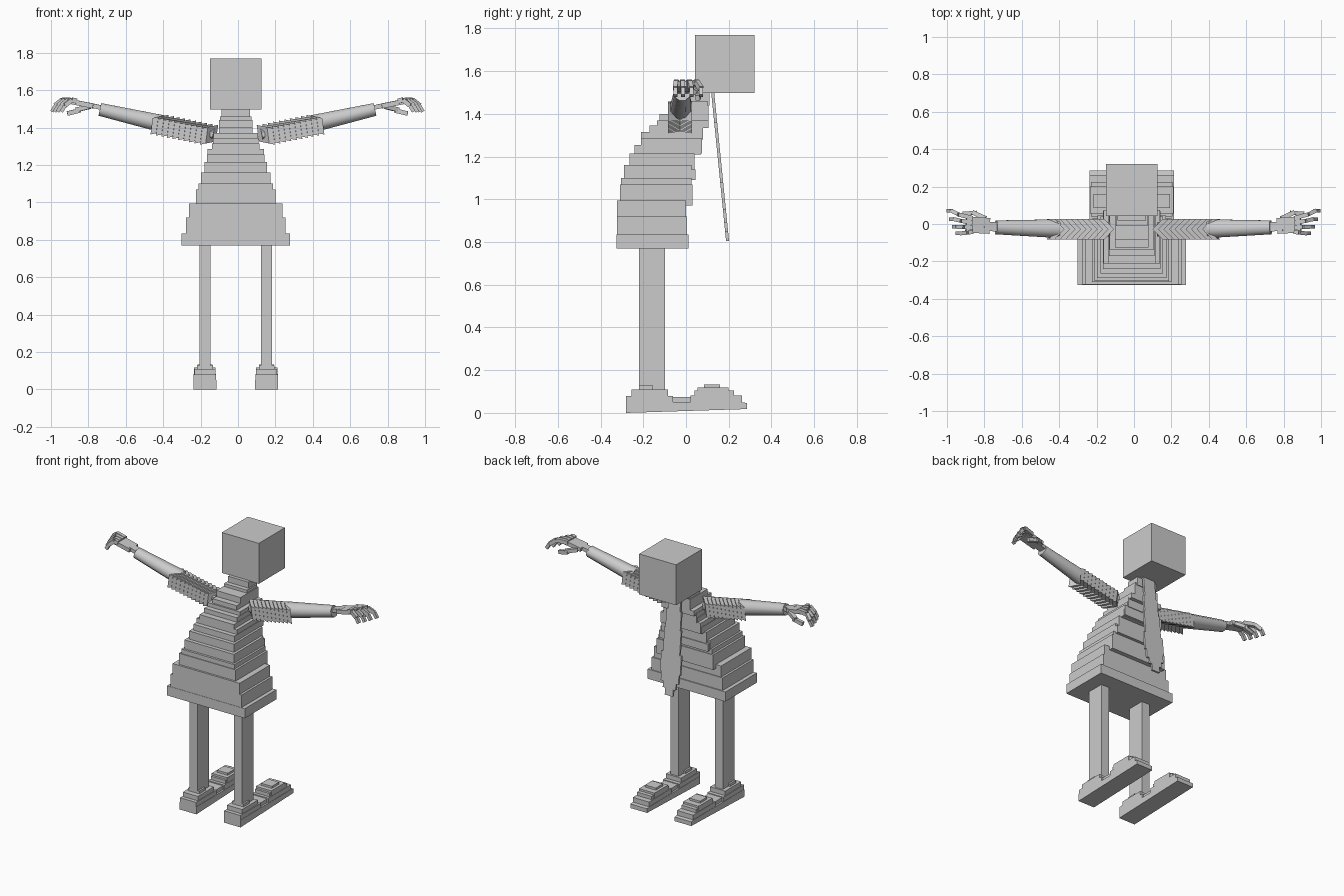
import bpy, bmesh, math
from mathutils import Matrix, Vector

if "Cube" in bpy.data.objects:
    bpy.data.objects.remove(bpy.data.objects["Cube"])

grey = bpy.data.materials.new("warm_grey")
grey.diffuse_color = (0.6, 0.6, 0.6, 1)
grey.use_nodes = True
grey.node_tree.nodes["Principled BSDF"].inputs["Base Color"].default_value = grey.diffuse_color
CX = -0.012          # body centre line
ARM_CX = -0.003      # mirror line of the arms


def finish(name, bm, smooth=False):
    bmesh.ops.recalc_face_normals(bm, faces=bm.faces[:])
    me = bpy.data.meshes.new(name)
    bm.to_mesh(me)
    bm.free()
    me.materials.append(grey)
    ob = bpy.data.objects.new(name, me)
    bpy.context.collection.objects.link(ob)
    if smooth:
        bpy.context.view_layer.objects.active = ob
        ob.select_set(True)
        bpy.ops.object.shade_smooth_by_angle(angle=math.radians(50))
        ob.select_set(False)
    return ob


def box(bm, x0, x1, y0, y1, z0, z1):
    m = Matrix.Translation(((x0 + x1) / 2, (y0 + y1) / 2, (z0 + z1) / 2))
    m = m @ Matrix.Diagonal((x1 - x0, y1 - y0, z1 - z0, 1))
    bmesh.ops.create_cube(bm, size=1, matrix=m)


def prism(bm, points, shift):
    """Extrude a closed 3D outline along a vector."""
    f = bm.faces.new([bm.verts.new(p) for p in points])
    new = bmesh.ops.extrude_face_region(bm, geom=[f], use_keep_orig=True)["geom"]
    bmesh.ops.translate(bm, vec=shift, verts=[g for g in new if isinstance(g, bmesh.types.BMVert)])


def frame(a, b):
    """Frame at a whose local x runs towards b and local z stays upright."""
    x = (Vector(b) - Vector(a)).normalized()
    y = Vector((0, 0, 1)).cross(x).normalized()
    m = Matrix((x, y, x.cross(y))).transposed().to_4x4()
    m.translation = a
    return m


def bar(bm, a, b, wy, wz):
    """Box running from a to b."""
    length = (Vector(b) - Vector(a)).length
    m = frame(a, b) @ Matrix.Translation((length / 2, 0, 0)) @ Matrix.Diagonal((length, wy, wz, 1))
    bmesh.ops.create_cube(bm, size=1, matrix=m)


def tube(bm, a, b, r0, r1, sides, flat):
    """Tapered tube from a to b, height scaled by flat."""
    length = (Vector(b) - Vector(a)).length
    m = frame(a, b) @ Matrix.Translation((length / 2, 0, 0)) @ Matrix.Diagonal((1, 1, flat, 1))
    m = m @ Matrix.Rotation(math.pi / 2, 4, 'Y') @ Matrix.Rotation(math.pi / sides, 4, 'Z')
    bmesh.ops.create_cone(bm, cap_ends=True, segments=sides, radius1=r0, radius2=r1,
                          depth=length, matrix=m)


def sided(name, side, centre):
    return f"{'right' if side > 0 else 'left'}_{name}", Matrix.Translation((centre, 0, 0)) @ Matrix.Diagonal((side, 1, 1, 1))


# Head block
bm = bmesh.new()
box(bm, CX - 0.138, CX + 0.138, 0.042, 0.32, 1.497, 1.77)
finish("head", bm)

# Stepped dress: half width, back y, front y, bottom z, top z
tiers = {
    "skirt": [(0.29, -0.325, 0.012, 0.77, 0.835), (0.265, -0.323, 0.005, 0.77, 0.92),
              (0.25, -0.323, 0.0, 0.77, 0.995)],
    "waist": [(0.212, -0.31, 0.03, 0.97, 1.07), (0.198, -0.305, 0.025, 1.0, 1.1),
              (0.185, -0.29, 0.025, 1.05, 1.16)],
    "chest": [(0.182, -0.29, 0.045, 1.09, 1.14), (0.168, -0.265, 0.04, 1.12, 1.215)],
    "upper_chest": [(0.153, -0.24, 0.07, 1.21, 1.255), (0.15, -0.21, 0.075, 1.215, 1.285)],
    "shoulders": [(0.128, -0.21, 0.075, 1.28, 1.315), (0.122, -0.17, 0.08, 1.28, 1.345),
                  (0.12, -0.135, 0.105, 1.335, 1.37)],
    "collar": [(0.09, -0.125, 0.105, 1.35, 1.40), (0.09, -0.085, 0.105, 1.38, 1.44)],
    "neck": [(0.085, -0.01, 0.1, 1.43, 1.46), (0.076, 0.02, 0.11, 1.44, 1.50)],
}
for name, steps in tiers.items():
    bm = bmesh.new()
    for hw, y0, y1, z0, z1 in steps:
        box(bm, CX - hw, CX + hw, y0, y1, z0, z1)
    finish(name, bm)

# Hanging tie with stepped edges and a pointed tip
half = [(1.50, 0.045), (1.36, 0.055), (1.24, 0.062), (1.08, 0.075), (0.95, 0.066),
        (0.89, 0.048), (0.85, 0.03), (0.805, 0)]
edge = []
for (z0, w), (z1, _) in zip(half, half[1:]):
    edge += [(w, z0), (w, z1)]
outline = edge + [(-w, z) for w, z in reversed(edge)]
bm = bmesh.new()
prism(bm, [(CX + w, 0.118 + (1.5 - z) * 0.1, z) for w, z in outline], (0, 0.014, 0))
finish("tie", bm)

# Legs and feet
for side in (-1, 1):
    lx = CX + side * 0.165
    for name, z0, z1 in (("lower_leg", 0.1, 0.44), ("upper_leg", 0.44, 0.78)):
        bm = bmesh.new()
        box(bm, lx - 0.03, lx + 0.03, -0.22, -0.098, z0, z1)
        finish(sided(name, side, 0)[0], bm)

    # Sole, rising slightly to the toe
    bm = bmesh.new()
    profile = [(-0.28, 0), (0.285, 0.018), (0.285, 0.046), (0.26, 0.05), (-0.28, 0.05)]
    prism(bm, [(lx - 0.062, y, z) for y, z in profile], (0.124, 0, 0))
    finish(sided("sole", side, 0)[0], bm)

    # Heel steps and toe mound: half width, y range, top z
    bm = bmesh.new()
    for hw, y0, y1, top in ((0.06, -0.28, -0.06, 0.08), (0.056, -0.255, -0.085, 0.11),
                            (0.042, -0.22, -0.155, 0.128), (0.05, -0.07, 0.1, 0.075),
                            (0.06, 0.02, 0.262, 0.082), (0.054, 0.04, 0.225, 0.105),
                            (0.058, 0.055, 0.2, 0.118), (0.04, 0.085, 0.16, 0.132)):
        box(bm, lx - hw, lx + hw, y0, y1, 0.03, top)
    finish(sided("shoe_upper", side, 0)[0], bm)

# Arms and hands, built for +x and mirrored
for side in (-1, 1):
    # Upper arm of overlapping chevron ribs
    name, mirror = sided("upper_arm", side, ARM_CX)
    bm = bmesh.new()
    count = 10
    for i in range(count):
        t = i / (count - 1)
        x, z, h = 0.115 + 0.265 * t, 1.318 + 0.054 * t, 0.088
        y, w = -0.028, 0.056
        vee = [(x, y), (x + 0.055, y + w), (x + 0.085, y + w),
               (x + 0.04, y), (x + 0.085, y - w), (x + 0.055, y - w)]
        prism(bm, [(px, py, z + (px - x) * -0.2 + 0.008) for px, py in vee], (-0.012, 0, h))
    tube(bm, (0.13, -0.028, 1.362), (0.45, -0.026, 1.43), 0.042, 0.045, 8, 0.85)
    bm.transform(mirror)
    finish(name, bm)

    # Forearm sleeve
    name, mirror = sided("forearm", side, ARM_CX)
    bm = bmesh.new()
    tube(bm, (0.40, -0.025, 1.42), (0.735, -0.018, 1.497), 0.054, 0.040, 8, 0.93)
    bm.transform(mirror)
    finish(name, bm, True)

    # Hand: wrist, palm, four curled fingers, thumb
    name, mirror = sided("hand", side, ARM_CX)
    bm = bmesh.new()
    bar(bm, (0.72, -0.015, 1.505), (0.80, -0.012, 1.523), 0.05, 0.024)
    bar(bm, (0.77, -0.01, 1.515), (0.895, -0.003, 1.54), 0.085, 0.026)
    for y0, y1, reach in ((0.032, 0.07, 1.0), (0.008, 0.025, 0.985),
                          (-0.018, -0.015, 0.97), (-0.042, -0.05, 0.95)):
        a = Vector((0.86, y0, 1.542))
        b = Vector((reach - 0.065, (y0 + y1) / 2, 1.548))
        c = Vector((reach - 0.028, y1, 1.518))
        d = Vector((reach - 0.008, y1, 1.485))
        bar(bm, a, b, 0.022, 0.026)
        bar(bm, b, c, 0.021, 0.024)
        bar(bm, c, d, 0.019, 0.02)
    bar(bm, (0.79, 0.03, 1.512), (0.86, 0.062, 1.495), 0.024, 0.024)
    bar(bm, (0.84, 0.06, 1.492), (0.91, 0.055, 1.475), 0.022, 0.024)
    bm.transform(mirror)
    finish(name, bm)
